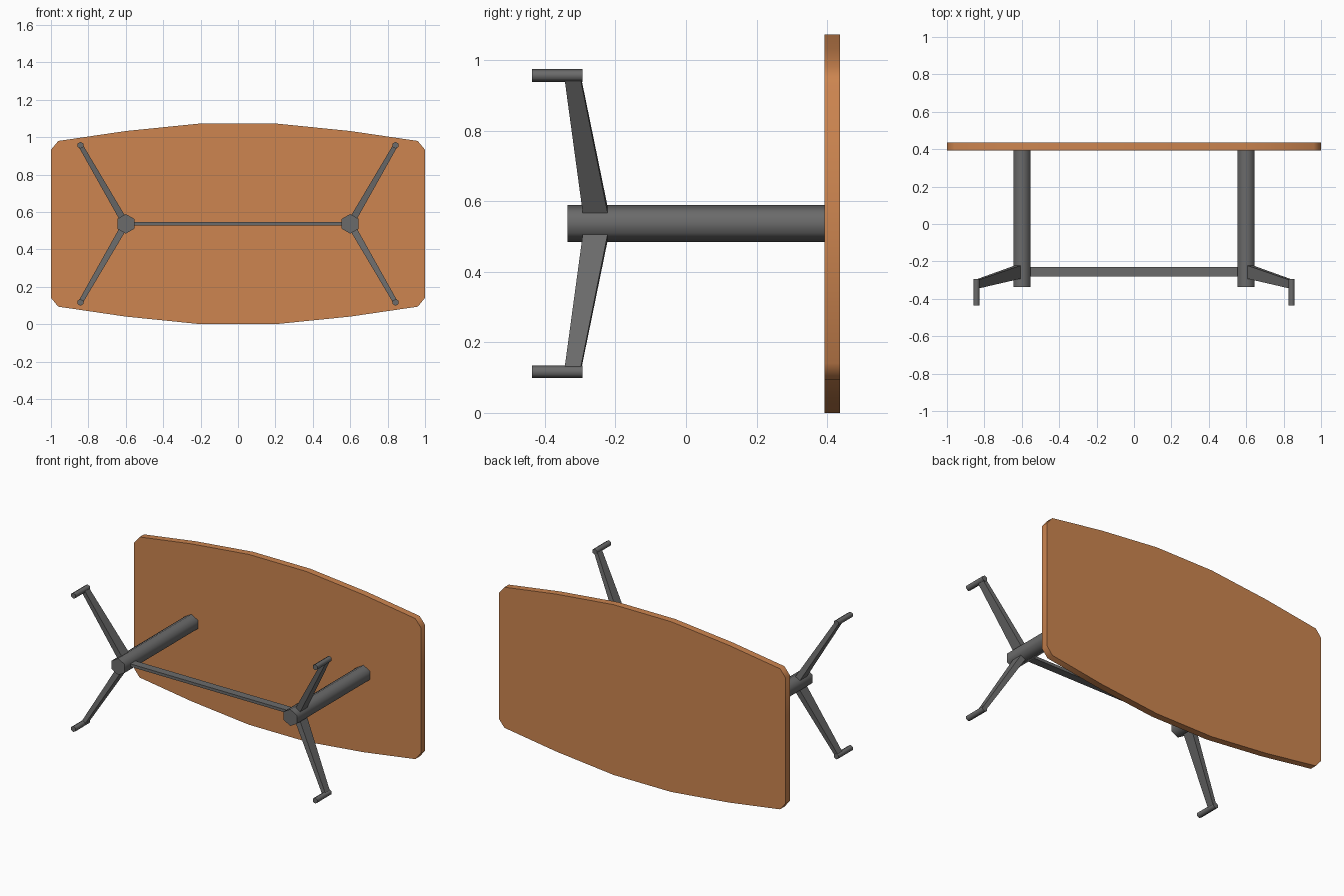
import bpy, bmesh, math
from mathutils import Vector

if "Cube" in bpy.data.objects:
    bpy.data.objects.remove(bpy.data.objects["Cube"])

CZ = 0.5365  # height of the table's axis, it lies on its side


def material(name, rgb):
    m = bpy.data.materials.new(name)
    m.diffuse_color = (*rgb, 1)
    m.use_nodes = True
    m.node_tree.nodes["Principled BSDF"].inputs["Base Color"].default_value = m.diffuse_color
    return m


wood = material("orange wood", (0.61, 0.235, 0.08))
metal = material("dark grey metal", (0.145, 0.145, 0.145))


def loft(name, ring_a, ring_b, mat, smooth):
    """Closed solid between two matching rings; smooth sides keep sharp rims."""
    bm = bmesh.new()
    a = [bm.verts.new(p) for p in ring_a]
    b = [bm.verts.new(p) for p in ring_b]
    n = len(a)
    caps = [bm.faces.new(a), bm.faces.new(b[::-1])]
    for i in range(n):
        j = (i + 1) % n
        bm.faces.new((a[j], a[i], b[i], b[j])).smooth = smooth
    for f in caps:
        for e in f.edges:
            e.smooth = False
    bmesh.ops.recalc_face_normals(bm, faces=bm.faces)
    me = bpy.data.meshes.new(name)
    bm.to_mesh(me)
    bm.free()
    me.materials.append(mat)
    ob = bpy.data.objects.new(name, me)
    bpy.context.collection.objects.link(ob)
    return ob


def prism(name, outline, y0, y1, mat, smooth=True):
    return loft(name, [(x, y0, z) for x, z in outline],
                [(x, y1, z) for x, z in outline], mat, smooth)


def hexagon(cx, cz, r):
    return [(cx + r * math.cos(math.radians(30 + 60 * i)),
             cz + r * math.sin(math.radians(30 + 60 * i))) for i in range(6)]


# Boat-shaped table top, one quarter mirrored into four
quarter = [(0.2, 0.5365), (0.6, 0.496), (0.961, 0.443), (1.0, 0.396)]
right = quarter + [(x, -z) for x, z in quarter[::-1]]
outline = right + [(-x, -z) for x, z in right]
top = prism("table_top", [(x, z + CZ) for x, z in outline], 0.393, 0.436, wood)

# Stretcher between the columns
prism("stretcher", [(-0.56, CZ - 0.009), (0.56, CZ - 0.009),
                    (0.56, CZ + 0.009), (-0.56, CZ + 0.009)],
      -0.28, -0.23, metal, False)

for sx, side in ((-1, "left"), (1, "right")):
    # Column
    prism(side + "_column", hexagon(sx * 0.6, CZ, 0.0525), -0.3365, 0.393, metal)
    for sz, level in ((-1, "lower"), (1, "upper")):
        d = Vector((sx * 0.5, 0, sz * math.sqrt(0.75)))
        w = Vector((-d.z, 0, d.x))
        hub = Vector((sx * 0.6, 0, CZ))

        # Tapered leg
        def section(r, half, y0, y1):
            return [hub + d * r + w * s * half + Vector((0, y, 0))
                    for s, y in ((-1, y0), (1, y0), (1, y1), (-1, y1))]
        loft(f"{side}_{level}_leg", section(0.044, 0.018, -0.2925, -0.222),
             section(0.475, 0.0125, -0.3436, -0.298), metal, False)
        # Foot
        foot = hub + d * 0.485
        prism(f"{side}_{level}_foot", hexagon(foot.x, foot.z, 0.018),
              -0.436, -0.293, metal)
